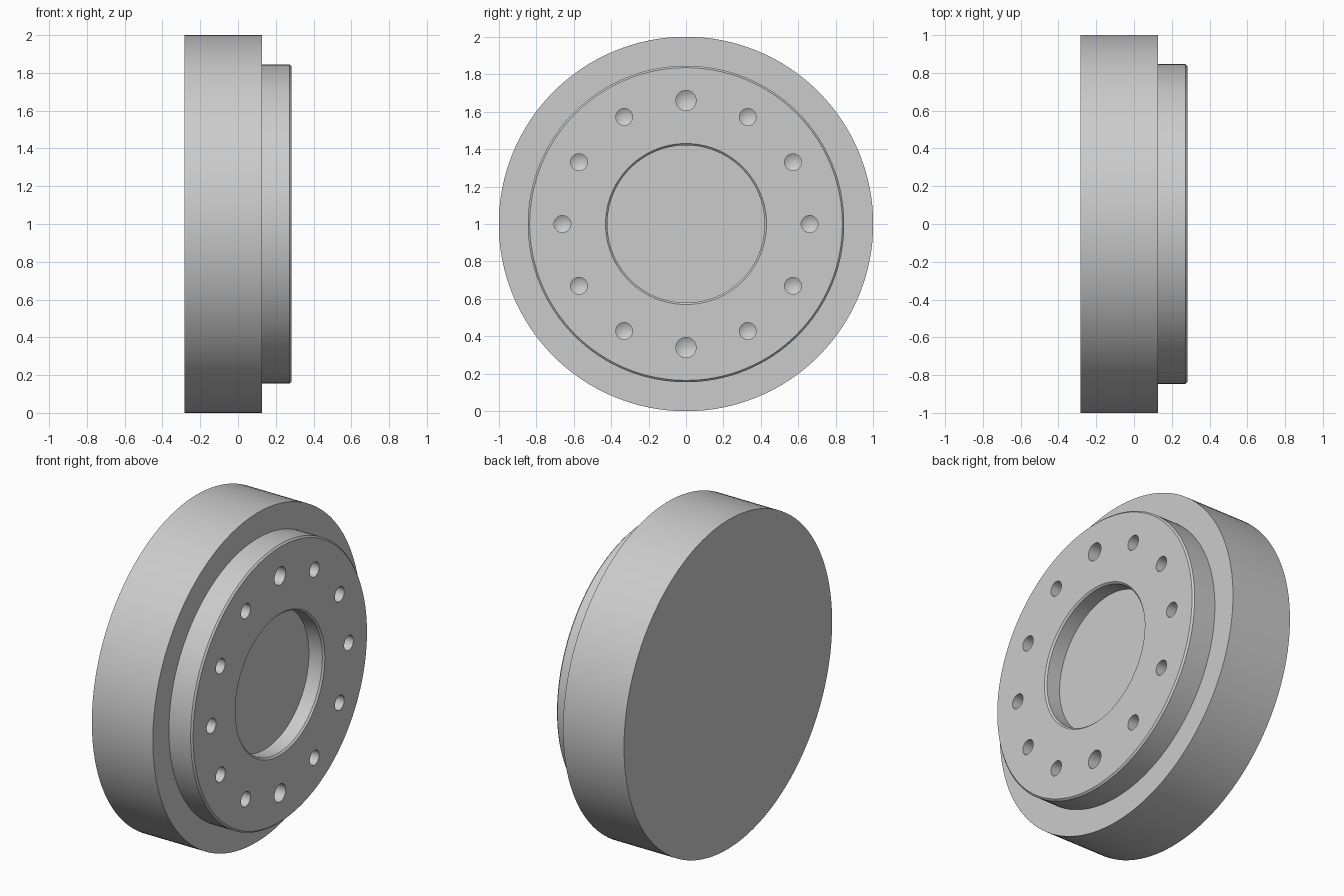
import bpy, bmesh, math
from mathutils import Matrix, Vector

cube = bpy.data.objects.get("Cube")
if cube:
    bpy.data.objects.remove(cube, do_unlink=True)

grey = bpy.data.materials.new("light_grey_metal")
grey.use_nodes = True
colour = (0.6, 0.6, 0.6, 1)
grey.diffuse_color = colour
grey.node_tree.nodes["Principled BSDF"].inputs["Base Color"].default_value = colour


def lathe(bm, profile, steps, centre):
    """Revolve an (x, radius) profile around the x axis through centre."""
    verts = [bm.verts.new((x, 0, r)) for x, r in profile]
    edges = [bm.edges.new(pair) for pair in zip(verts, verts[1:])]
    before = set(bm.verts) - set(verts)
    bmesh.ops.spin(bm, geom=verts + edges, cent=(0, 0, 0), axis=(1, 0, 0),
                   angle=math.tau, steps=steps, use_duplicate=False)
    new = [v for v in bm.verts if v not in before]
    bmesh.ops.translate(bm, verts=new, vec=centre)
    bmesh.ops.remove_doubles(bm, verts=new, dist=1e-5)


def finish(name, bm):
    bmesh.ops.recalc_face_normals(bm, faces=bm.faces)
    mesh = bpy.data.meshes.new(name)
    bm.to_mesh(mesh)
    bm.free()
    mesh.materials.append(grey)
    obj = bpy.data.objects.new(name, mesh)
    bpy.context.collection.objects.link(obj)
    return obj


# Stepped disc with chamfered boss and shallow round recess
BACK, STEP, FACE, FLOOR, CH = -0.283, 0.127, 0.283, 0.183, 0.01
bm = bmesh.new()
lathe(bm, [(BACK, 0), (BACK, 1), (STEP, 1), (STEP, 0.845),
           (FACE - CH, 0.845), (FACE, 0.845 - CH),
           (FACE, 0.43), (FACE - CH, 0.42), (FLOOR, 0.42), (FLOOR, 0)],
      128, Vector((0, 0, 1)))
flange = finish("wheel_flange", bm)

# Ring of twelve blind drilled holes, the top and bottom ones larger
bm = bmesh.new()
for i in range(12):
    a = math.tau * i / 12
    r = 0.054 if i % 6 == 0 else 0.045
    end = FACE - 0.15
    lathe(bm, [(FACE + 0.05, 0), (FACE + 0.05, r), (end, r), (end - 0.6 * r, 0)],
          32, Vector((0, 0.66 * math.sin(a), 1 + 0.66 * math.cos(a))))
cutter = finish("hole_cutter", bm)
cutter.hide_render = True

drill = flange.modifiers.new("bolt_holes", "BOOLEAN")
drill.operation = "DIFFERENCE"
drill.solver = "EXACT"
drill.object = cutter

bpy.ops.object.select_all(action="DESELECT")
flange.select_set(True)
bpy.context.view_layer.objects.active = flange
bpy.ops.object.modifier_apply(modifier=drill.name)
bpy.data.objects.remove(cutter, do_unlink=True)
bpy.ops.object.shade_smooth_by_angle(angle=math.radians(30))
